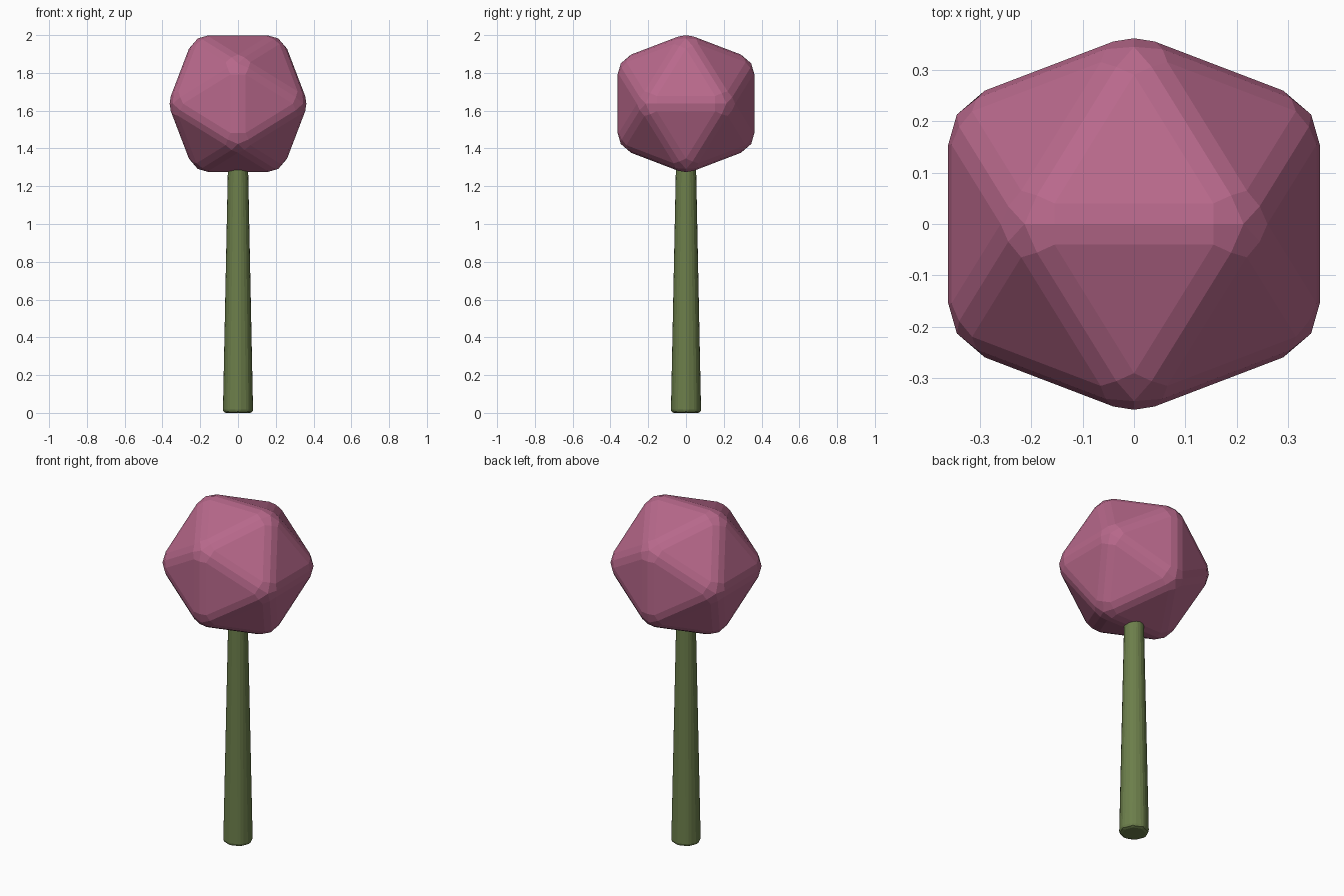
import bpy
import bmesh
from math import sqrt, cos, sin, pi

cube = bpy.data.objects.get("Cube")
if cube:
    bpy.data.objects.remove(cube, do_unlink=True)


def make_material(name, color):
    mat = bpy.data.materials.new(name)
    mat.use_nodes = True
    mat.diffuse_color = color
    mat.node_tree.nodes["Principled BSDF"].inputs["Base Color"].default_value = color
    return mat


def finish(name, bm, mat, bevel):
    """Round every edge slightly, keep the facets flat, and link the object."""
    bmesh.ops.recalc_face_normals(bm, faces=bm.faces)
    bmesh.ops.bevel(bm, geom=bm.verts[:] + bm.edges[:], offset=bevel,
                    offset_type='OFFSET', segments=2, profile=0.5,
                    affect='EDGES', clamp_overlap=True)
    bmesh.ops.recalc_face_normals(bm, faces=bm.faces)
    mesh = bpy.data.meshes.new(name)
    bm.to_mesh(mesh)
    bm.free()
    mesh.materials.append(mat)
    obj = bpy.data.objects.new(name, mesh)
    bpy.context.collection.objects.link(obj)
    return obj


pink = make_material("dusty pink", (0.48, 0.14, 0.26, 1))
green = make_material("olive green", (0.15, 0.21, 0.07, 1))

# Head: icosahedron with its top edge running along x
long = 0.371
short = long * (sqrt(5) - 1) / 2
bm = bmesh.new()
for s in (-1, 1):
    for t in (-1, 1):
        for co in ((s * short, 0, t * long), (s * long, t * short, 0), (0, s * long, t * short)):
            bm.verts.new(co)
bmesh.ops.convex_hull(bm, input=bm.verts)
head = finish("head", bm, pink, 0.043)
head.location.z = 1.637

# Handle: tapered octagonal shaft that runs up into the head
bm = bmesh.new()
sides = 8
rings = [[bm.verts.new((r * cos(2 * pi * i / sides), r * sin(2 * pi * i / sides), z))
          for i in range(sides)] for r, z in ((0.084, 0), (0.055, 1.42))]
bm.faces.new(rings[0][::-1])
bm.faces.new(rings[1])
for i in range(sides):
    j = (i + 1) % sides
    bm.faces.new((rings[0][i], rings[0][j], rings[1][j], rings[1][i]))
finish("handle", bm, green, 0.018)
